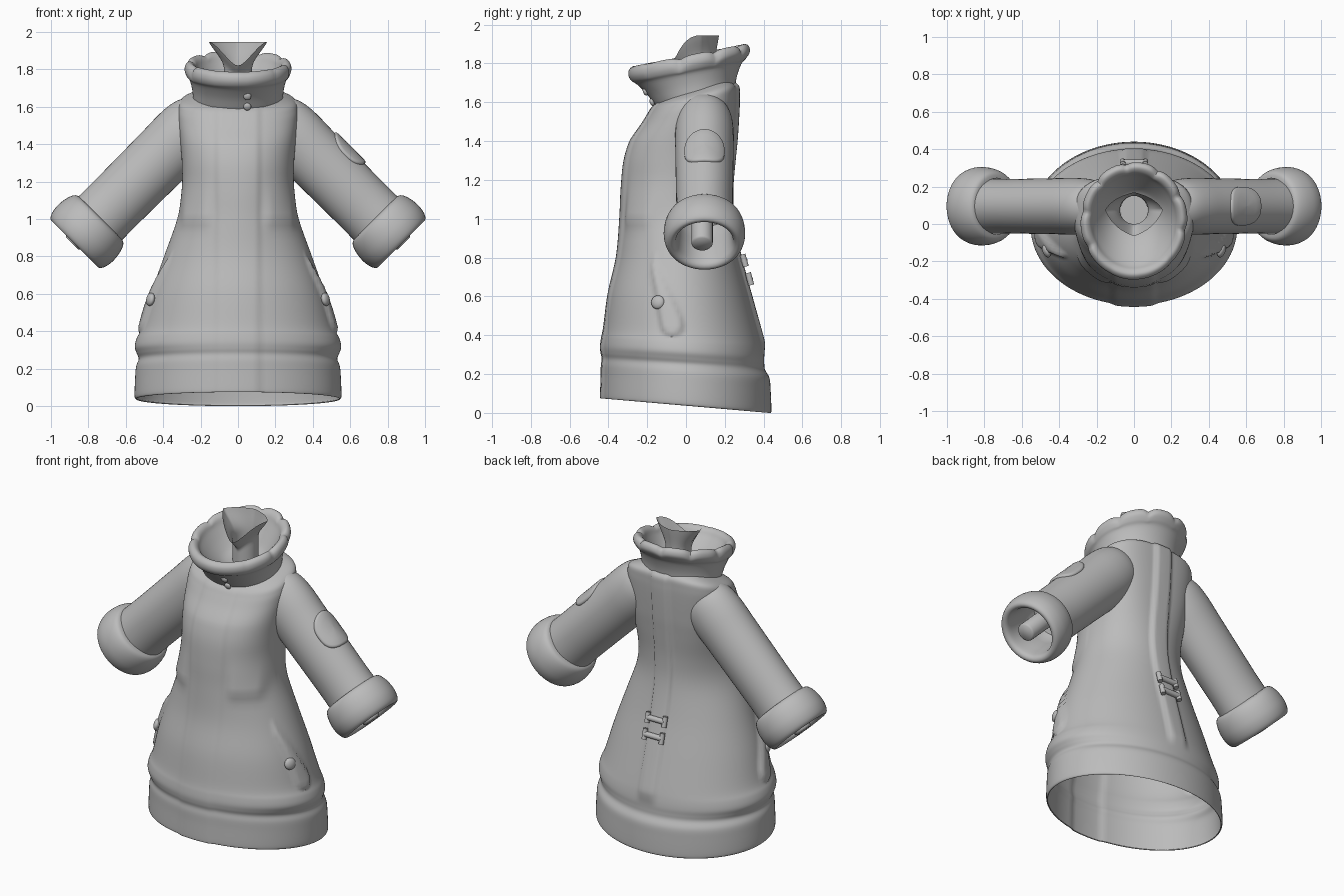
import bpy, bmesh, math
from mathutils import Vector

if "Cube" in bpy.data.objects:
    bpy.data.objects.remove(bpy.data.objects["Cube"])

cloth = bpy.data.materials.new("grey_cloth")
cloth.use_nodes = True
cloth.diffuse_color = (0.5, 0.5, 0.5, 1)
cloth.node_tree.nodes["Principled BSDF"].inputs["Base Color"].default_value = (0.5, 0.5, 0.5, 1)
parts = []


def finish(name, bm, thickness=0):
    bmesh.ops.recalc_face_normals(bm, faces=bm.faces)
    mesh = bpy.data.meshes.new(name)
    bm.to_mesh(mesh)
    bm.free()
    obj = bpy.data.objects.new(name, mesh)
    bpy.context.collection.objects.link(obj)
    mesh.materials.append(cloth)
    if thickness:
        mod = obj.modifiers.new("thickness", "SOLIDIFY")
        mod.thickness = thickness
    parts.append(obj)
    return obj


def smooth_rows(rows, steps):
    """Catmull-Rom interpolation through profile rows."""
    out = []
    for i in range(len(rows) - 1):
        p = [rows[max(0, min(len(rows) - 1, i + k))] for k in (-1, 0, 1, 2)]
        for s in range(steps):
            t = s / steps
            out.append([b + 0.5 * t * (c - a + t * (2*a - 5*b + 4*c - d + t * (3*(b - c) + d - a)))
                        for a, b, c, d in zip(*p)])
    return out + [list(rows[-1])]


def loft(name, rows, point, segments=48, cap=False, thickness=0):
    """Join rings made by point(row, angle)."""
    bm = bmesh.new()
    rings = [[bm.verts.new(point(r, math.tau * k / segments)) for k in range(segments)] for r in rows]
    for lo, hi in zip(rings, rings[1:]):
        for k in range(segments):
            j = (k + 1) % segments
            bm.faces.new((lo[k], lo[j], hi[j], hi[k]))
    if cap:
        bm.faces.new(rings[-1])
    return finish(name, bm, thickness)


def step(x, lo, hi):
    t = max(0, min(1, (x - lo) / (hi - lo)))
    return t * t * (3 - 2 * t)


def power(x, p):
    return math.copysign(abs(x) ** p, x)


# Coat body: height, half width, front depth, back depth
body_rows = [
    (.037, .545, .432, .436), (.055, .553, .434, .44), (.15, .55, .431, .436),
    (.21, .545, .43, .43), (.25, .531, .425, .407), (.28, .541, .431, .403),
    (.315, .552, .434, .402), (.36, .542, .429, .395), (.42, .515, .418, .38),
    (.6, .465, .395, .328), (.8, .395, .352, .272), (1.0, .325, .335, .232),
    (1.15, .3, .328, .226), (1.3, .3, .313, .238), (1.42, .31, .275, .25),
    (1.52, .32, .222, .258), (1.58, .32, .19, .26), (1.62, .3, .165, .255),
    (1.65, .22, .12, .22)]


def hip_pocket(y, z):
    """Raised slanted teardrop on each side."""
    a, b = Vector((-.165, .76)), Vector((-.07, .455))
    p = Vector((y, z))
    t = max(0, min(1, (p - a).dot(b - a) / (b - a).length_squared))
    gap = (p - a.lerp(b, t)).length - (.012 + .045 * t)
    return .02 * (1 - step(gap, -.015, .012))


def body_point(row, a):
    z, rx, yf, yb = row
    cy, ry = (yb - yf) / 2, (yb + yf) / 2
    square = step(z, .95, 1.4) * (.3 if math.sin(a) > 0 else .12)   # boxier shoulders
    x = rx * power(math.cos(a), 1 - square)
    y = cy + ry * power(math.sin(a), 1 - square)
    normal = Vector((math.cos(a) / rx, math.sin(a) / ry, 0)).normalized()
    tilt = -.09 * max(0, 1 - z) + .25 * max(0, z - 1.4) / .22
    height = z + tilt * y
    if y < cy:
        bump = .009 * (1 - step(abs(x), .09, .135))          # button placket
        if 0.9 < z < 1.4:                                   # chest pockets
            bump += .016 * step(z, .95, .985) * (1 - step(z, .98, 1.25)) \
                * step(abs(x), .11, .18) * (1 - step(abs(x), .27, .32))
    else:
        bump = .018 * (1 - step(abs(x), .045, .07)) * step(z, .3, .4)   # back pleat
    bump += hip_pocket(y, height)
    return Vector((x, y, height)) + normal * bump


loft("coat_body", smooth_rows(body_rows, 5), body_point, 180, thickness=.006)


# Collar: height, half width, front depth, back depth, lobe strength
collar_rows = [
    (1.585, .225, .13, .24, 0), (1.61, .238, .155, .25, 0), (1.68, .244, .2, .262, 0),
    (1.74, .258, .25, .285, 0), (1.765, .276, .28, .31, .5), (1.795, .286, .296, .33, 1),
    (1.825, .28, .294, .324, 1), (1.84, .26, .272, .302, 1), (1.825, .235, .245, .275, .7),
    (1.785, .215, .215, .255, 0), (1.72, .17, .14, .215, 0), (1.67, .12, .06, .18, 0),
    (1.65, .07, -.01, .15, 0)]


def collar_point(row, a):
    z, rx, yf, yb, lobe = row
    cy, ry = (yb - yf) / 2, (yb + yf) / 2
    side_only = .1 + .9 * step(math.sin(a), -.85, -.3)
    groove = lobe * .04 * (1 - abs(math.sin(a * 5 + .8))) ** 2 * side_only
    x, y = rx * math.cos(a) * (1 - groove), cy + ry * math.sin(a) * (1 - groove)
    return Vector((x, y, z + .2 * y - groove * .4))


loft("collar", smooth_rows(collar_rows, 4), collar_point, 144)


# Inner neck: a closed tube that flares into an open pointed top
def neck_point(k, a):
    c, s = math.cos(a), math.sin(a)
    flare = step(k, .5, 1.15) / step(1, .5, 1.15)
    diamond = 1 / (abs(c) + abs(s)) ** .4
    rx = .075 + flare * (.155 * diamond - .075)
    ry = .075 + flare * ((.14 if s < 0 else .095) * diamond - .075)
    top = 1.945 if s > 0 else 1.82 + .125 * (math.sqrt(c * c + .03) - .173) / .842
    return Vector((rx * c, .075 + ry * s, 1.66 + (top - 1.66) * k))


loft("inner_neck", [1 - i / 16 for i in range(17)], neck_point, 64, cap=True)


def button(name, loc, normal, radius):
    bm = bmesh.new()
    bmesh.ops.create_uvsphere(bm, u_segments=20, v_segments=12, radius=radius)
    bmesh.ops.scale(bm, vec=(1, 1, .55), verts=bm.verts)
    obj = finish(name, bm)
    obj.location = loc
    obj.rotation_euler = Vector(normal).to_track_quat("Z", "Y").to_euler()


for i, (y, z) in enumerate([(-.21, 1.655), (-.175, 1.6)]):
    button(f"collar_snap_{i}", (.05, y, z), (0, -1, -.4), .021)

# Sleeves, cuffs, arm stubs and hip buttons on both sides
shoulder = Vector((.25, .095, 1.49))
along, across = Vector((1, 0, -1)).normalized(), Vector((1, 0, 1)).normalized()
sleeve_rows = [(-.15, .06, .05), (-.13, .1, .09), (-.05, .153, .135), (.05, .17, .15),
               (.2, .168, .15), (.45, .165, .147), (.6, .164, .145), (.71, .165, .147)]
cuff_rows = [(.685, .15), (.69, .175), (.71, .192), (.75, .205), (.8, .21), (.84, .205),
             (.87, .193), (.882, .175), (.872, .155), (.84, .145), (.75, .138), (.62, .13), (.6, .01)]


def sleeve_point(row, a, side=1):
    t, r1, r2 = row[0], row[1], row[-1]
    p = shoulder + along * t + across * (r1 * math.cos(a)) + Vector((0, r2 * math.sin(a), 0))
    return Vector((p.x * side, p.y, p.z))


for side, word in ((1, "left"), (-1, "right")):
    def ring(row, a):
        return sleeve_point(row, a, side)

    def stub_ring(row, a):
        return ring(row, a) + Vector((side * .008, -.012, .008))
    loft(word + "_sleeve", smooth_rows(sleeve_rows, 4), ring)
    loft(word + "_cuff", smooth_rows(cuff_rows, 3), ring)
    loft(word + "_arm_stub", [(.6, .055), (.88, .055), (.89, .046)], stub_ring, 24, cap=True)
    button(word + "_hip_button", (side * .468, -.145, .57), (side, -.4, .2), .036)


# Sleeve patch: rounded plate wrapped on the left sleeve
def patch_point(row, a):
    scale, lift = row
    c, s = math.cos(a), math.sin(a)
    p = .7 if c > 0 else .95
    t = .325 + .115 * scale * power(c, p)
    angle = .75 * scale * power(s, p)
    return sleeve_point((t, .166 + lift, .148 + lift), angle)


loft("sleeve_patch", [(1, -.012), (1, .004), (.95, .01), (.88, .012), (.6, .012), (.3, .012), (.02, .012)],
     patch_point, 48, cap=True)


# Back buckles: a cross bar with an upright pin at each end
def rod(name, centre, radius, length, axis):
    bm = bmesh.new()
    bmesh.ops.create_cone(bm, cap_ends=True, segments=16, radius1=radius, radius2=radius, depth=length)
    obj = finish(name, bm)
    obj.location = centre
    obj.rotation_euler = Vector(axis).to_track_quat("Z", "Y").to_euler()


for i, (y, z) in enumerate([(.3, .785), (.328, .69)]):
    rod(f"buckle_bar_{i}", (0, y, z), .017, .12, (1, 0, 0))
    for x in (-.06, .06):
        rod(f"buckle_pin_{i}", (x, y, z), .015, .065, (0, -.27, 1))

# Smooth shading with sharp edges kept
bpy.ops.object.select_all(action="DESELECT")
for obj in parts:
    obj.select_set(True)
bpy.context.view_layer.objects.active = parts[0]
bpy.ops.object.shade_smooth_by_angle(angle=math.radians(50))
